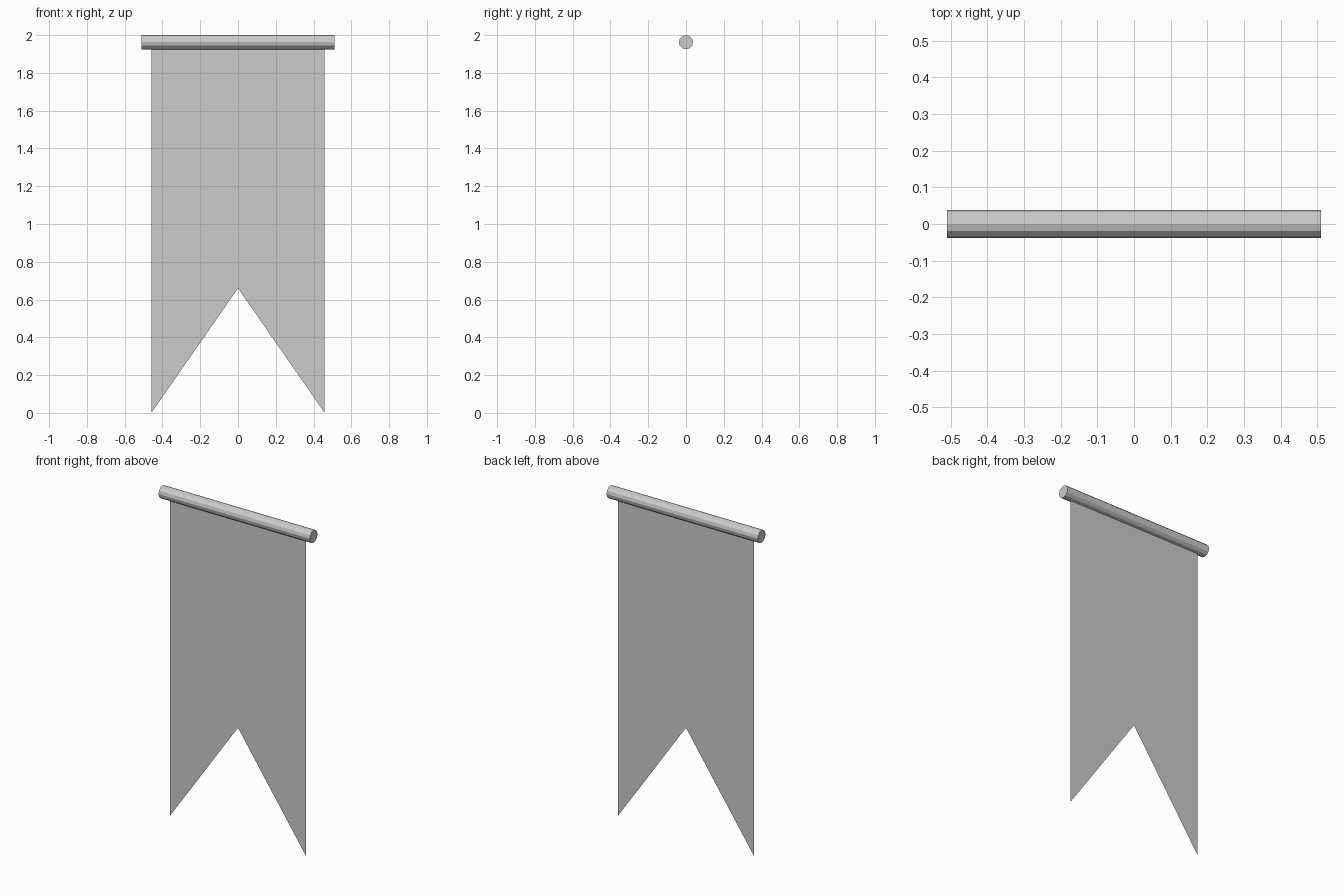
import bpy
import math

if "Cube" in bpy.data.objects:
    bpy.data.objects.remove(bpy.data.objects["Cube"])

ROD_R = 0.0375
ROD_Z = 2.0 - ROD_R

# Hanging rod: 12-sided, lying along x
bpy.ops.mesh.primitive_cylinder_add(
    vertices=12, radius=ROD_R, depth=1.02,
    location=(0, 0, ROD_Z), rotation=(0, math.pi / 2, 0))
bpy.context.object.name = "hanging_rod"

# Banner cloth: a single flat sheet with a swallowtail, mirrored about x = 0
half = [(0, 0, 0.66), (0.459, 0, 0), (0.459, 0, ROD_Z), (0, 0, ROD_Z)]
mesh = bpy.data.meshes.new("banner_cloth")
mesh.from_pydata(half, [], [(0, 1, 2, 3)])
cloth = bpy.data.objects.new("banner_cloth", mesh)
bpy.context.collection.objects.link(cloth)
cloth.modifiers.new("Mirror", 'MIRROR').use_axis[0] = True
